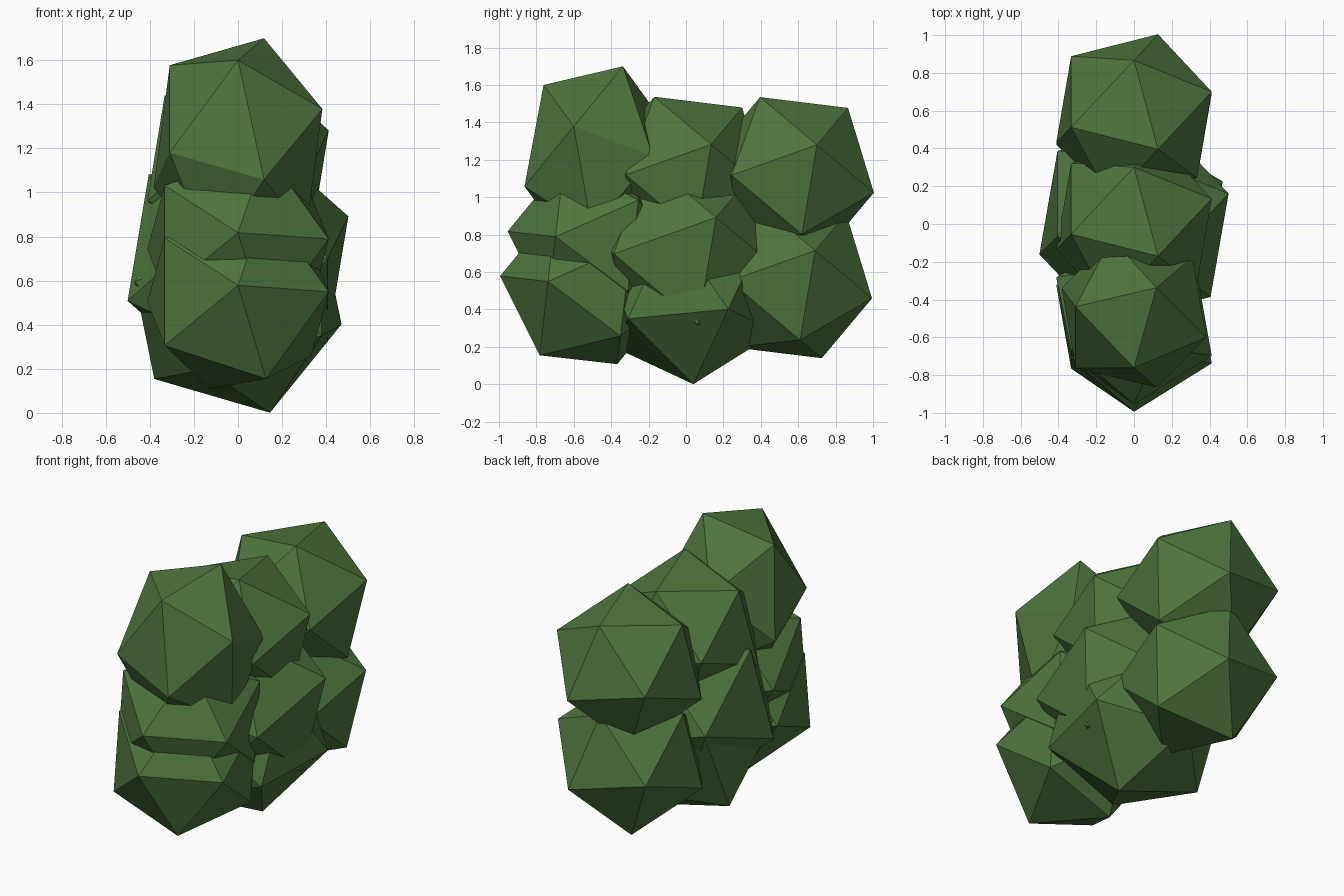
import bpy, bmesh, math
from mathutils import Matrix

if "Cube" in bpy.data.objects:
    bpy.data.objects.remove(bpy.data.objects["Cube"])

# One leaf colour for the whole hedge
leaf = bpy.data.materials.new("leaf green")
leaf.diffuse_color = (0.075, 0.178, 0.046, 1.0)
leaf.use_nodes = True
leaf.node_tree.nodes["Principled BSDF"].inputs["Base Color"].default_value = leaf.diffuse_color


def clump(name, y, z, tilt, scale):
    """Low-poly leaf clump: an icosahedron tilted about x, then stretched."""
    bm = bmesh.new()
    matrix = (Matrix.Translation((0, y, z))
              @ Matrix.Diagonal((*scale, 1))
              @ Matrix.Rotation(math.radians(tilt), 4, 'X'))
    bmesh.ops.create_icosphere(bm, subdivisions=1, radius=1, matrix=matrix)
    mesh = bpy.data.meshes.new(name)
    bm.to_mesh(mesh)
    bm.free()
    mesh.materials.append(leaf)
    obj = bpy.data.objects.new(name, mesh)
    bpy.context.collection.objects.link(obj)


S = (0.46, 0.467, 0.467)

# Back column
clump("back_upper_clump", 0.566, 1.12, -40, S)
clump("back_lower_clump", 0.556, 0.555, -40, S)

# Middle column
clump("middle_upper_clump", 0.0, 1.122, -40, S)
clump("middle_clump", 0.0, 0.70, -40, (0.56, 0.56, 0.56))
clump("middle_lower_clump", 0.015, 0.50, -115, (0.525, 0.52, 0.52))

# Front column
clump("front_upper_clump", -0.47, 1.20, 43.3, (0.428, 0.425, 0.55))
clump("front_middle_clump", -0.49, 0.765, 83.5, S)
clump("front_lower_clump", -0.53, 0.526, 83.5, S)
